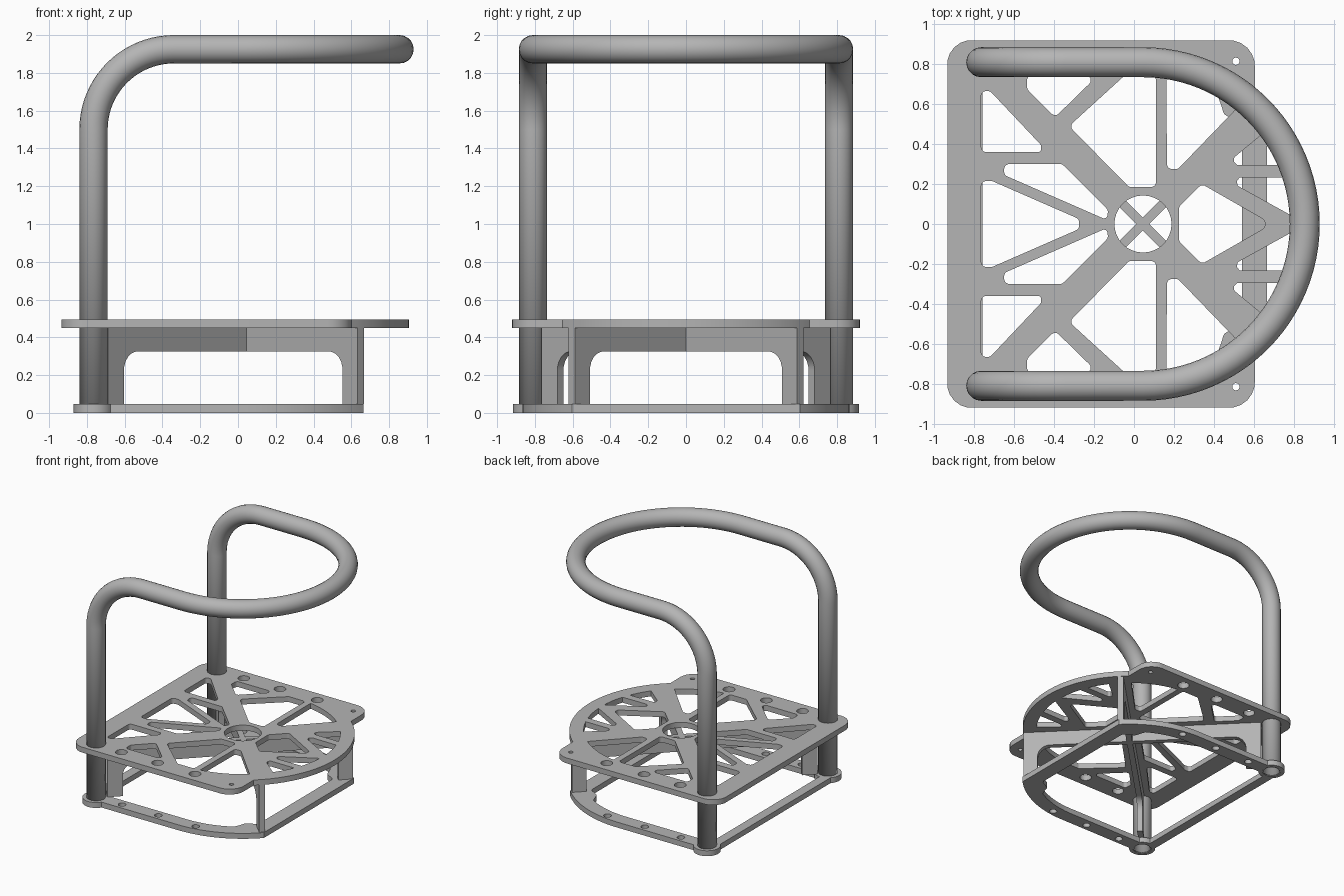
import bpy
import bmesh
from math import cos, sin, radians, sqrt, pi
from mathutils import Vector

default = bpy.data.objects.get("Cube")
if default:
    bpy.data.objects.remove(default, do_unlink=True)

HUB = 0.045          # x of the hub the plates are arranged around
LEG = (-0.765, 0.81)  # leg position, mirrored in y
THICK = 0.046

grey = bpy.data.materials.new("light grey metal")
grey.use_nodes = True
COLOR = (0.46, 0.46, 0.46, 1)
grey.diffuse_color = COLOR
grey.node_tree.nodes["Principled BSDF"].inputs["Base Color"].default_value = COLOR


def arc(cx, cy, r, start, end, steps=24):
    angles = [radians(start + (end - start) * i / steps) for i in range(steps + 1)]
    return [(cx + r * cos(a), cy + r * sin(a)) for a in angles]


def circle(cx, cy, r):
    return arc(cx, cy, r, 0, 360, 32)[:-1]


def flip(points):
    return [(p[0], -p[1], *p[2:]) for p in reversed(points)]


def rounded(points, default_r=0.0):
    """Fillet the corners; a third value on a point is its own radius."""
    out = []
    for i, p in enumerate(points):
        r = p[2] if len(p) > 2 else default_r
        v = Vector(p[:2])
        a = Vector(points[i - 1][:2]) - v
        b = Vector(points[(i + 1) % len(points)][:2]) - v
        half = a.angle(b) / 2 if min(a.length, b.length) > 1e-6 else pi / 2
        if r == 0 or half > 1.5:
            out.append(v)
            continue
        reach = min(r / abs(sin(half) / cos(half)), 0.48 * min(a.length, b.length))
        r = reach * sin(half) / cos(half)
        a.normalize()
        b.normalize()
        centre = v + (a + b).normalized() * (r / sin(half))
        s, e = v + a * reach - centre, v + b * reach - centre
        out += [centre + s.lerp(e, k / 6).normalized() * r for k in range(7)]
    return out


def finish(obj, name):
    """Turn a curve into a welded, shaded mesh object."""
    mesh = bpy.data.meshes.new_from_object(
        obj.evaluated_get(bpy.context.evaluated_depsgraph_get()))
    new = bpy.data.objects.new(name, mesh)
    new.matrix_world = obj.matrix_world.copy()
    bpy.data.objects.remove(obj, do_unlink=True)
    bpy.context.collection.objects.link(new)
    bm = bmesh.new()
    bm.from_mesh(mesh)
    bmesh.ops.remove_doubles(bm, verts=bm.verts, dist=0.0001)
    bmesh.ops.recalc_face_normals(bm, faces=bm.faces)
    bm.to_mesh(mesh)
    bm.free()
    mesh.materials.clear()
    mesh.materials.append(grey)
    bpy.ops.object.select_all(action="DESELECT")
    new.select_set(True)
    bpy.context.view_layer.objects.active = new
    bpy.ops.object.shade_smooth_by_angle(angle=radians(35))
    return new


def new_curve(name, loops, cyclic, flat):
    curve = bpy.data.curves.new(name, "CURVE")
    curve.dimensions = "2D" if flat else "3D"
    for loop in loops:
        spline = curve.splines.new("POLY")
        spline.points.add(len(loop) - 1)
        for point, co in zip(spline.points, loop):
            point.co = (*co, 1) if len(co) == 3 else (co[0], co[1], 0, 1)
        spline.use_cyclic_u = cyclic
    obj = bpy.data.objects.new(name, curve)
    bpy.context.collection.objects.link(obj)
    return obj


def plate(name, loops, location, rotation=(0, 0, 0), thick=THICK):
    """Flat sheet: the first loop is the outline, the others are holes."""
    obj = new_curve(name + " outline", loops, True, True)
    obj.data.fill_mode = "BOTH"
    obj.data.extrude = thick / 2
    obj.location = location
    obj.rotation_euler = rotation
    bpy.context.view_layer.update()
    return finish(obj, name)


# Top deck: rounded rectangle joined with a disc
deck_half = [(-0.935, -0.92, 0.12), (0.605, -0.92, 0.15)]
outline = deck_half + arc(HUB, 0, 0.86, -49.4, 49.4, 48) + flip(deck_half)
loops = [rounded(outline), circle(HUB, 0, 0.143)]

# Pockets that cross the middle line
for half in (
    [(-0.275, 0.025), (-0.71, 0.215), (-0.765, 0.215)],
    [(0.655, 0.02), (0.34, 0.2), (0.225, 0.085)],
):
    loops.append(rounded(half + flip(half), 0.025))

# Pockets repeated on both sides
RIM = 0.75
side_pockets = [
    [(-0.765, 0.665), (-0.72, 0.665), (-0.465, 0.395), (-0.465, 0.36), (-0.765, 0.36)],
    [(-0.65, 0.3), (-0.36, 0.3), (-0.13, 0.07), (-0.135, 0.02), (-0.65, 0.245)],
    [(-0.535, 0.745), (-0.535, 0.675), (-0.395, 0.535), (-0.18, 0.745)],
    [(-0.045, 0.745), (-0.325, 0.49), (-0.025, 0.185), (0.11, 0.185), (0.11, 0.745)],
    [(0.165, 0.275), (0.22, 0.275)] + [(*p, 0) for p in arc(HUB, 0, RIM, 51, 81, 10)],
    [(0.455, 0.295)] + [(*p, 0) for p in arc(HUB, 0, RIM, 23.2, 37, 6)],
    [(0.44, 0.235)] + [(*p, 0) for p in arc(HUB, 0, RIM, 18, 3, 6)],
]
hole_xs = [-0.52, -0.18, 0.17]
for pocket in side_pockets:
    loops += [rounded(pocket, 0.025), rounded(flip(pocket), 0.025)]
for side in (-1, 1):
    loops += [circle(x, side * 0.82, 0.046) for x in hole_xs]
    loops.append(circle(0.51, side * 0.815, 0.018))
plate("top_deck", loops, (0, 0, 0.472))

# Base frame: bosses round the legs, sides, curved corners and a straight end
lx, ly = LEG
outer = (arc(lx, -ly, 0.105, 135.6, 328.4)
         + arc(HUB, 0, 0.865, -90, -44.2, 16))
inner = (arc(lx, -ly, 0.105, 87, 38, 8)
         + arc(HUB, 0, 0.745, -90, -60, 8)
         + [(0.435, -0.6, 0.03), (0.45, -0.55, 0.03), (0.54, -0.5, 0.03)])
loops = [rounded(outer + flip(outer)), rounded(inner + flip(inner))]
for side in (-1, 1):
    loops.append(circle(lx, side * ly, 0.074))
    loops += [circle(x, side * 0.81, 0.03) for x in hole_xs]
plate("base_frame", loops, (0, 0, THICK / 2))

# Crossed upright braces with an arched opening
d = sqrt(2)
brace = [(-0.75 * d, 0.45), (-0.75 * d, THICK), (-0.665 * d, THICK),
         (-0.665 * d, 0.325, 0.1), (0.525 * d, 0.325, 0.1), (0.525 * d, THICK),
         (0.605 * d, THICK), (0.605 * d, 0.45)]
for name, turn in (("brace_left", 45), ("brace_right", -45)):
    plate(name, [rounded(brace)], (HUB, 0, 0), (pi / 2, 0, radians(turn)))

# Bent tube handle: leg, bend, straight run, half circle, and back
BEND, TOP = 0.425, 1.925
half = [(lx, -ly, 0.004), (lx, -ly, TOP - BEND)]
half += [(x, -ly, z) for x, z in arc(lx + BEND, TOP - BEND, BEND, 180, 90, 20)[1:]]
sweep = [(x, y, TOP) for x, y in arc(HUB, 0, ly, -90, 90, 48)]
tube = new_curve("handle path", [half + sweep + flip(half)], False, False)
tube.data.bevel_depth = 0.075
tube.data.bevel_resolution = 8
bpy.context.view_layer.update()
handle = finish(tube, "handle_tube")
wall = handle.modifiers.new("wall", "SOLIDIFY")
wall.thickness = 0.012
wall.offset = -1
